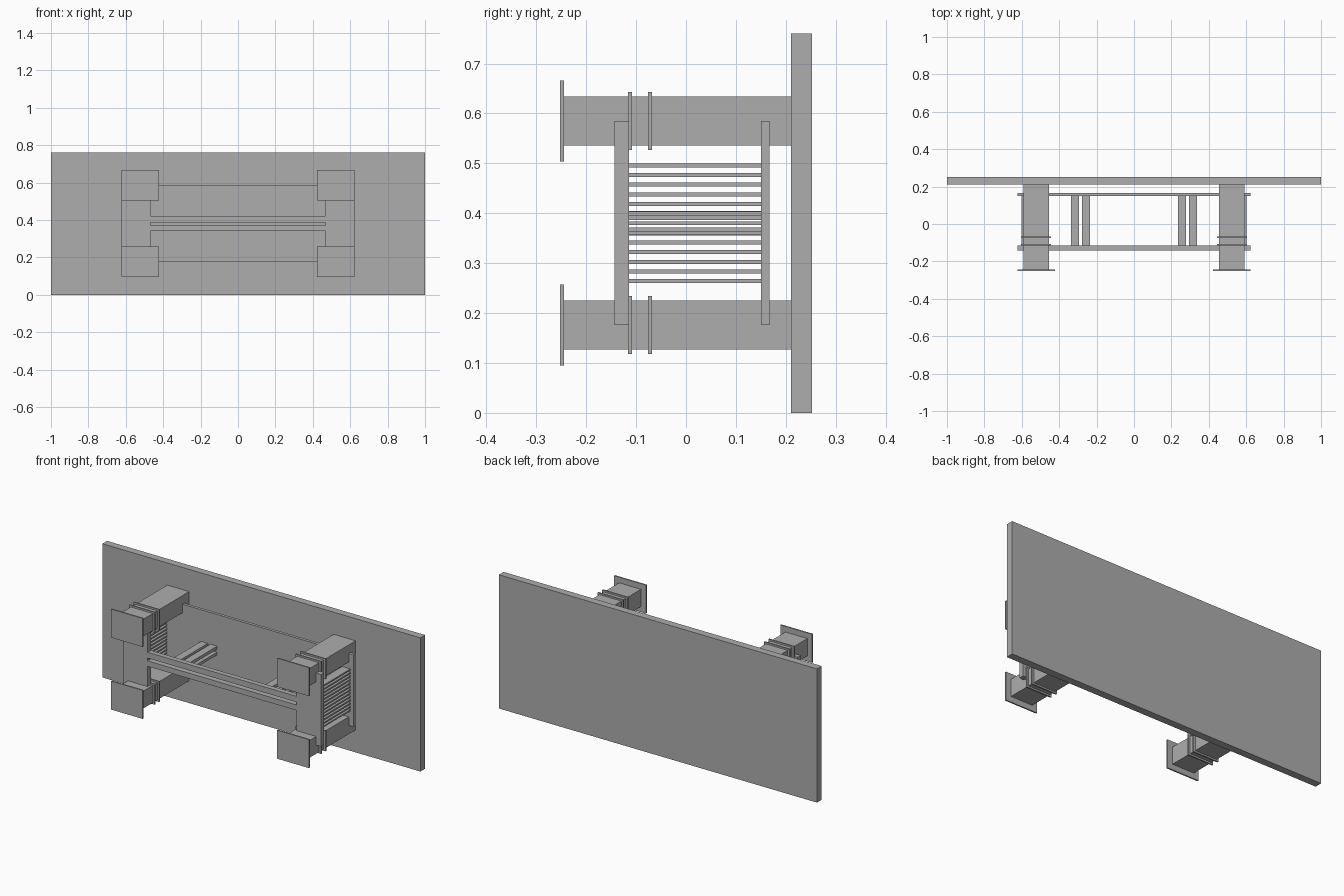
import bpy
import bmesh

cube = bpy.data.objects.get("Cube")
if cube:
    bpy.data.objects.remove(cube, do_unlink=True)

# Single plain grey
grey = bpy.data.materials.new("plain grey")
grey.use_nodes = True
colour = (0.42, 0.42, 0.42, 1.0)
grey.diffuse_color = colour
grey.node_tree.nodes["Principled BSDF"].inputs["Base Color"].default_value = colour


def make_object(name, boxes):
    """Build one object from boxes given as (x range, y range, z range)."""
    bm = bmesh.new()
    for ranges in boxes:
        for v in bmesh.ops.create_cube(bm, size=1)["verts"]:
            v.co = [(a + b) / 2 + c * (b - a) for c, (a, b) in zip(v.co, ranges)]
    mesh = bpy.data.meshes.new(name)
    bm.to_mesh(mesh)
    bm.free()
    mesh.materials.append(grey)
    obj = bpy.data.objects.new(name, mesh)
    bpy.context.collection.objects.link(obj)
    return obj


def around(centre, half):
    return (centre - half, centre + half)


def side_range(side, a, b):
    """Range from a to b outward, on the left (1) or right (-1)."""
    return tuple(sorted((side * a, side * b)))


LOW, HIGH, MID = 0.176, 0.585, 0.38
LEG_X = 0.523

# Large slab standing at the back
make_object("table_top", [((-1, 1), (0.21, 0.252), (0, 0.76))])

# Legs with square feet and two raised collars each
for side, side_name in ((1, "left"), (-1, "right")):
    x = side * LEG_X
    for z, level in ((HIGH, "upper"), (LOW, "lower")):
        tag = f"{level}_{side_name}"
        make_object(f"{tag}_leg", [(around(x, 0.069), (-0.244, 0.21), around(z, 0.049))])
        make_object(f"{tag}_foot", [(around(x, 0.1), (-0.252, -0.244), around(z, 0.081))])
        make_object(f"{tag}_collars", [
            (around(x, 0.08), around(y, 0.004), around(z, 0.058)) for y in (-0.112, -0.072)])

    # Post of the front frame
    make_object(f"{side_name}_front_post",
                [(side_range(side, 0.468, 0.622), (-0.143, -0.114), (LOW, HIGH))])

    # Stack of thin louvres between the front post and back panel
    make_object(f"{side_name}_louvres", [
        (side_range(side, 0.55, 0.602), (-0.114, 0.15), around(MID + i * 0.0193, 0.004))
        for i in range(-6, 7)])

    # Two pairs of slats running from the cross rails to the back panel
    make_object(f"{side_name}_slats", [
        (side_range(side, a, a + 0.043), (-0.114, 0.15), z)
        for a in (0.236, 0.295) for z in ((0.355, 0.371), (0.387, 0.405))])

# Cross rails of the front frame, with a slot between
make_object("front_cross_rails", [
    ((-0.468, 0.468), (-0.143, -0.114), z) for z in ((0.34, 0.371), (0.387, 0.42))])

# Solid panel close to the slab
make_object("back_panel", [((-0.622, 0.622), (0.15, 0.167), (LOW, HIGH))])
